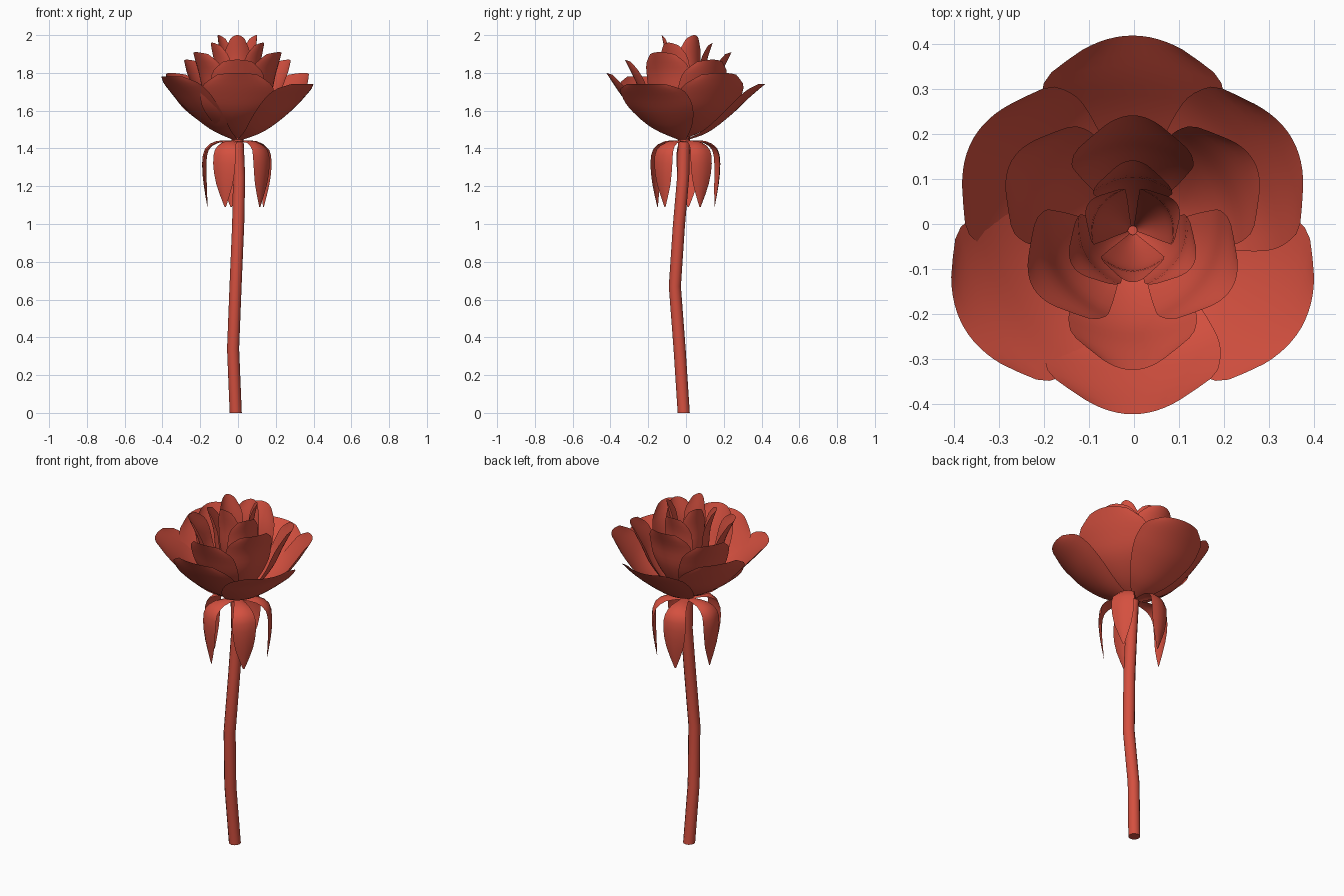
import bpy, math
from mathutils import Vector

if "Cube" in bpy.data.objects:
    bpy.data.objects.remove(bpy.data.objects["Cube"])

red = bpy.data.materials.new("petal_red")
red.diffuse_color = (0.66, 0.08, 0.05, 1)
red.use_nodes = True
red.node_tree.nodes["Principled BSDF"].inputs["Base Color"].default_value = red.diffuse_color


def make(name, verts, faces):
    mesh = bpy.data.meshes.new(name)
    mesh.from_pydata(verts, [], faces)
    mesh.materials.append(red)
    for p in mesh.polygons:
        p.use_smooth = True
    ob = bpy.data.objects.new(name, mesh)
    bpy.context.collection.objects.link(ob)
    return ob


def curve(pts, t):
    """Smooth point on a curve through pts, t in 0..1."""
    s = min(max(t, 0), 1) * (len(pts) - 1)
    i = min(int(s), len(pts) - 2)
    f = s - i
    b, c = Vector(pts[i]), Vector(pts[i + 1])
    a = Vector(pts[i - 1]) if i else 2 * b - c
    d = Vector(pts[i + 2]) if i + 2 < len(pts) else 2 * c - b
    return 0.5 * (2 * b + (c - a) * f + (2 * a - 5 * b + 4 * c - d) * f * f
                  + (3 * b - a - 3 * c + d) * f ** 3)


def blade(name, profile, widths, angle, cup, drop, rows, cols, centre, lift=0):
    """Curved leaf: profile is (radius, height), widths are half widths."""
    ca, sa = math.cos(math.radians(angle)), math.sin(math.radians(angle))
    verts, faces = [], []
    for i in range(rows + 1):
        t = i / rows
        w = curve([(x, 0) for x in widths], t)[0]
        for j in range(cols + 1):
            u = 2 * j / cols - 1
            te = t * (1 - drop * u * u)
            p = curve(profile, te)
            d = (curve(profile, te + 0.01) - curve(profile, te - 0.01)).normalized()
            k = cup * w * u * u
            r, z, x = p[0] - d[1] * k, p[1] + d[0] * k + lift * te, w * u
            verts.append((centre[0] + r * ca - x * sa, centre[1] + r * sa + x * ca, z))
    n = cols + 1
    for i in range(rows):
        for j in range(cols):
            a = i * n + j
            faces.append((a, a + 1, a + n + 1, a + n))
    return make(name, verts, faces)


# Petals: six rings of three, alternating by 60 degrees
outline = (0.1, 0.36, 0.61, 0.83, 0.97, 1.0, 0.92, 0.55)
rings = [
    ("bud_petal", 30, 0.07, 0.42, [(.01, 1.47), (.05, 1.6), (.082, 1.75), (.092, 1.88), (.115, 2.0)]),
    ("inner_petal", 90, 0.088, 0.38, [(.01, 1.46), (.07, 1.57), (.107, 1.71), (.122, 1.85), (.155, 1.96)]),
    ("middle_petal", 90, 0.135, 0.34, [(.01, 1.46), (.1, 1.54), (.17, 1.67), (.205, 1.8), (.255, 1.91)]),
    ("wide_petal", 30, 0.142, 0.3, [(.01, 1.45), (.11, 1.52), (.2, 1.64), (.255, 1.76), (.31, 1.87)]),
    ("upper_outer_petal", 30, 0.195, 0.21, [(.01, 1.45), (.13, 1.5), (.25, 1.585), (.335, 1.69), (.408, 1.8)]),
    ("lower_outer_petal", 90, 0.203, 0.2, [(.01, 1.44), (.13, 1.485), (.25, 1.575), (.345, 1.665), (.432, 1.74)]),
]
for name, start, half, cup, profile in rings:
    for k in range(3):
        lift = 0.04 if name == "lower_outer_petal" and k == 1 else 0
        blade(f"{name}_{k + 1}", profile, [half * o for o in outline],
              start + 120 * k, cup, 0.05, 16, 12, (-0.003, -0.014), lift)

# Drooping sepals under the flower
for k in range(5):
    blade(f"sepal_{k + 1}",
          [(.015, 1.44), (.11, 1.44), (.172, 1.4), (.188, 1.32), (.18, 1.21), (.16, 1.09)],
          (.02, .043, .06, .064, .048, .004), 30 + 72 * k, -0.25, 0, 10, 4, (-0.003, -0.005))

# Bent stem
path = [(-.012, -.012, 0), (-.026, -.034, .34), (-.013, -.059, .67),
        (.001, -.037, 1.0), (.006, -.015, 1.25), (-.003, -.01, 1.46)]
sides = 12
verts = [(x + .032 * math.cos(math.tau * j / sides), y + .032 * math.sin(math.tau * j / sides), z)
         for x, y, z in path for j in range(sides)]
faces = [(i * sides + j, i * sides + (j + 1) % sides,
          (i + 1) * sides + (j + 1) % sides, (i + 1) * sides + j)
         for i in range(len(path) - 1) for j in range(sides)]
faces += [tuple(reversed(range(sides))), tuple(range(len(verts) - sides, len(verts)))]
stem = make("stem", verts, faces)
bpy.context.view_layer.objects.active = stem
stem.select_set(True)
bpy.ops.object.shade_smooth_by_angle(angle=math.radians(40))
